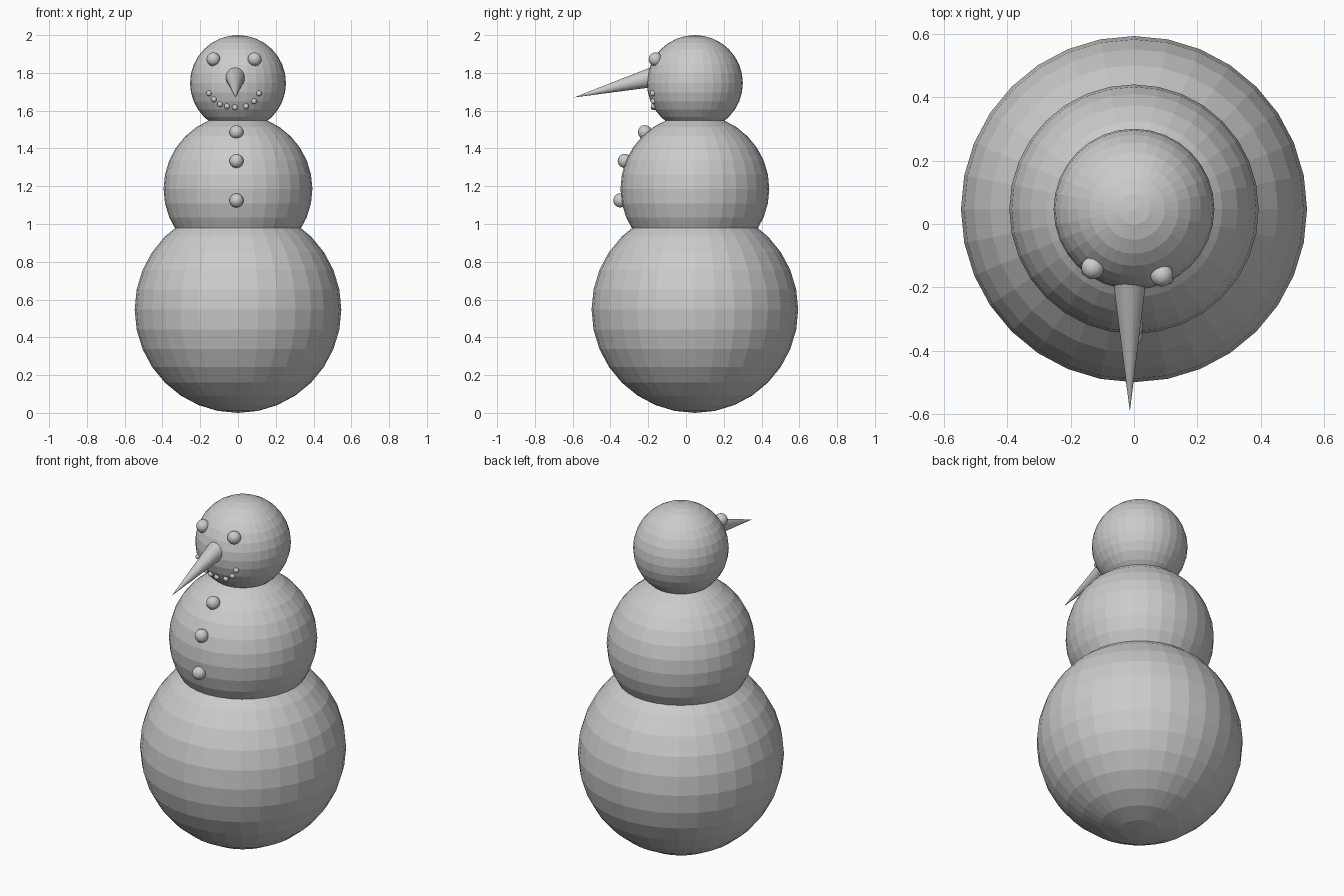
import bpy, math
from mathutils import Vector

if "Cube" in bpy.data.objects:
    bpy.data.objects.remove(bpy.data.objects["Cube"])

CY = 0.047  # common y of the stacked balls

mat = bpy.data.materials.new("plain_grey")
mat.diffuse_color = (0.6, 0.6, 0.6, 1)
mat.use_nodes = True
mat.node_tree.nodes["Principled BSDF"].inputs["Base Color"].default_value = mat.diffuse_color


def finish(name):
    ob = bpy.context.object
    ob.name = name
    ob.data.materials.append(mat)
    return ob


def ball(name, loc, r, seg=32, rings=16):
    bpy.ops.mesh.primitive_uv_sphere_add(segments=seg, ring_count=rings,
                                         radius=r, location=loc)
    return finish(name)


def on_front(x, z, cz, r):
    """Point on the front of a ball centred at (0, CY, cz)."""
    return Vector((x, CY - math.sqrt(r * r - x * x - (z - cz) ** 2), z))


# Stacked body balls
BASE_R, MID_R, HEAD_R = 0.547, 0.394, 0.254
MID_Z, HEAD_Z = 1.186, 1.746
ball("lower_body", (0, CY, BASE_R), BASE_R)
ball("middle_body", (0, CY, MID_Z), MID_R)
ball("head", (0, CY, HEAD_Z), HEAD_R)

# Eyes
for side, x in (("left", -0.13), ("right", 0.088)):
    p = on_front(x, 1.872, HEAD_Z, HEAD_R + 0.005)
    ball(side + "_eye", p, 0.036)

# Mouth pebbles along a smile
smile = [(-0.153, 1.692), (-0.127, 1.66), (-0.095, 1.634), (-0.058, 1.623),
         (-0.016, 1.618), (0.042, 1.623), (0.085, 1.65), (0.111, 1.692)]
for i, (x, z) in enumerate(smile):
    ball(f"mouth_pebble_{i + 1}", on_front(x, z, HEAD_Z, HEAD_R), 0.015)

# Buttons down the chest
for i, z in enumerate((1.486, 1.334, 1.125)):
    p = on_front(-0.008, z, MID_Z, MID_R + 0.006)
    ball(f"button_{i + 1}", p, 0.037)

# Pointed nose, tilted down, base buried in the head
base, tip = Vector((-0.014, -0.15, 1.784)), Vector((-0.013, -0.593, 1.67))
axis = tip - base
bpy.ops.mesh.primitive_cone_add(vertices=32, radius1=0.056, radius2=0,
                                depth=axis.length, location=(base + tip) / 2,
                                rotation=axis.to_track_quat('Z', 'Y').to_euler())
finish("nose")
